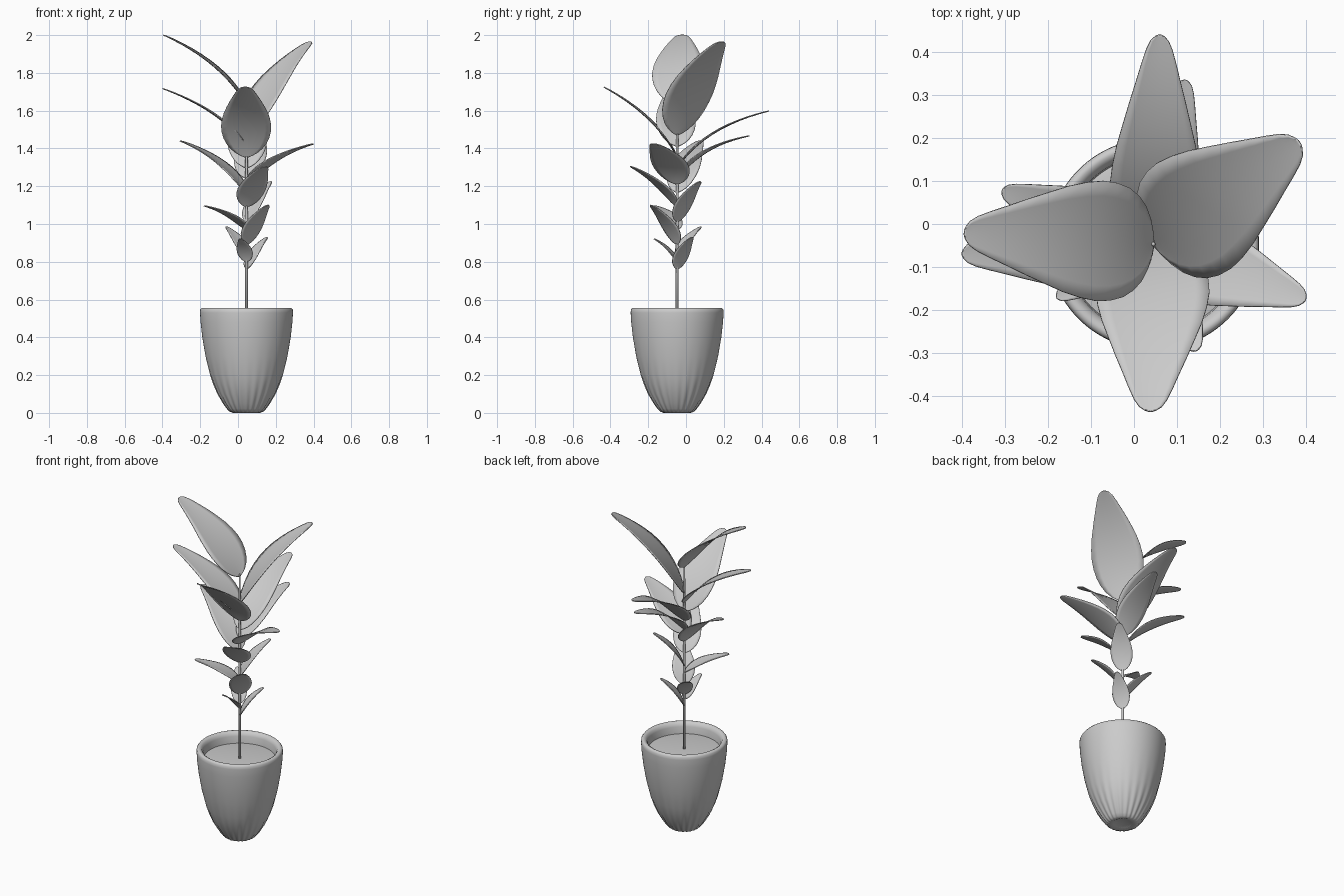
import bpy, bmesh, math
from mathutils import Vector

CX, CY = 0.045, -0.047          # plant axis


def finish(name, bm):
    bmesh.ops.recalc_face_normals(bm, faces=bm.faces)
    me = bpy.data.meshes.new(name)
    bm.to_mesh(me)
    bm.free()
    for p in me.polygons:
        p.use_smooth = True
    ob = bpy.data.objects.new(name, me)
    bpy.context.collection.objects.link(ob)
    return ob


def lathe(name, profile, seg, flute=0.0, ribs=24):
    """Revolve (r, z) points; optional fluting that fades out with height."""
    bm = bmesh.new()
    rings = []
    for r, z, k in profile:
        if r == 0:
            rings.append([bm.verts.new((CX, CY, z))] * seg)
            continue
        ring = []
        for i in range(seg):
            a = 2 * math.pi * i / seg
            rr = r * (1 + flute * k * math.cos(ribs * a))
            ring.append(bm.verts.new((CX + rr * math.cos(a), CY + rr * math.sin(a), z)))
        rings.append(ring)
    for a, b in zip(rings, rings[1:]):
        for i in range(seg):
            j = (i + 1) % seg
            vs = list(dict.fromkeys((a[i], a[j], b[j], b[i])))
            bm.faces.new(vs)
    return finish(name, bm)


# Pot: rounded tapered shell with flutes near the foot
lathe("pot", [
    (0, 0.012, 0), (0.05, 0.008, 0.5), (0.07, 0.0, 1), (0.088, 0.007, 1), (0.102, 0.022, 1),
    (0.122, 0.05, 0.9), (0.152, 0.10, 0.6), (0.174, 0.15, 0.35), (0.192, 0.20, 0.15),
    (0.217, 0.30, 0), (0.234, 0.40, 0), (0.243, 0.48, 0), (0.246, 0.53, 0), (0.245, 0.546, 0),
    (0.238, 0.555, 0), (0.228, 0.556, 0), (0.216, 0.548, 0), (0.208, 0.53, 0), (0.204, 0.47, 0)],
    144, 0.025)

# Soil disc
lathe("soil", [(0, 0.49, 0), (0.19, 0.49, 0), (0.206, 0.487, 0)], 48)

# Stem
lathe("stem", [(0, 0.47, 0), (0.008, 0.47, 0), (0.0075, 1.0, 0), (0.0065, 1.45, 0),
               (0.005, 1.64, 0), (0, 1.65, 0)], 12)

# Half-width of a leaf along its length
OUTLINE = [(0, 0.04), (0.02, 0.22), (0.05, 0.42), (0.1, 0.63), (0.16, 0.79), (0.23, 0.91),
           (0.31, 0.98), (0.39, 1.0), (0.48, 0.96), (0.57, 0.88), (0.66, 0.76), (0.75, 0.63),
           (0.83, 0.50), (0.9, 0.385), (0.95, 0.29), (0.98, 0.2), (0.995, 0.1), (1, 0.03)]


def leaf(name, base_z, tip, width, lift=0.6):
    """Blade arching from the stem at base_z out to the tip."""
    base = Vector((CX, CY, base_z))
    tip = Vector(tip)
    span = tip - base
    ctrl = base + Vector((span.x * 0.3, span.y * 0.3, span.z * lift))
    side = Vector((-span.y, span.x, 0)).normalized()
    bm = bmesh.new()
    rows = []
    for t, w in OUTLINE:
        c = base * (1 - t) ** 2 + ctrl * 2 * t * (1 - t) + tip * t * t
        tan = ((ctrl - base) * (1 - t) + (tip - ctrl) * t).normalized()
        up = tan.cross(side).normalized()
        if up.z < 0:
            up = -up
        hw = w * width / 2
        rows.append([bm.verts.new(c + side * hw * s + up * (0.06 * hw * s * s))
                     for s in (-1, -0.75, -0.4, 0, 0.4, 0.75, 1)])
    for a, b in zip(rows, rows[1:]):
        for i in range(6):
            bm.faces.new((a[i], a[i + 1], b[i + 1], b[i]))
    ob = finish(name, bm)
    m = ob.modifiers.new("thickness", 'SOLIDIFY')
    m.thickness = 0.005
    m.offset = 0


# Leaves from top to bottom: base height, tip position, width, arch
LEAVES = [
    (1.63, (-0.395, -0.02, 2.00), 0.28, 0.62),
    (1.47, (0.385, 0.19, 1.965), 0.30, 0.6),
    (1.41, (-0.40, -0.07, 1.717), 0.21, 0.62),
    (1.352, (0.038, -0.436, 1.725), 0.265, 0.6),
    (1.295, (0.06, 0.44, 1.598), 0.21, 0.72),
    (1.24, (0.12, 0.335, 1.466), 0.17, 0.75),
    (1.21, (0.40, -0.175, 1.424), 0.20, 0.66),
    (1.165, (-0.307, 0.078, 1.44), 0.175, 0.66),
    (1.09, (0.145, -0.295, 1.305), 0.16, 0.6),
    (1.01, (0.175, 0.075, 1.225), 0.126, 0.6),
    (0.97, (-0.18, -0.172, 1.096), 0.12, 0.68),
    (0.89, (0.16, -0.187, 1.10), 0.13, 0.6),
    (0.83, (-0.063, 0.08, 0.985), 0.09, 0.6),
    (0.80, (0.012, -0.17, 0.922), 0.085, 0.6),
    (0.76, (0.155, 0.033, 0.93), 0.10, 0.6),
]
for n, spec in enumerate(LEAVES, 1):
    leaf(f"leaf_{n:02d}", *spec)
